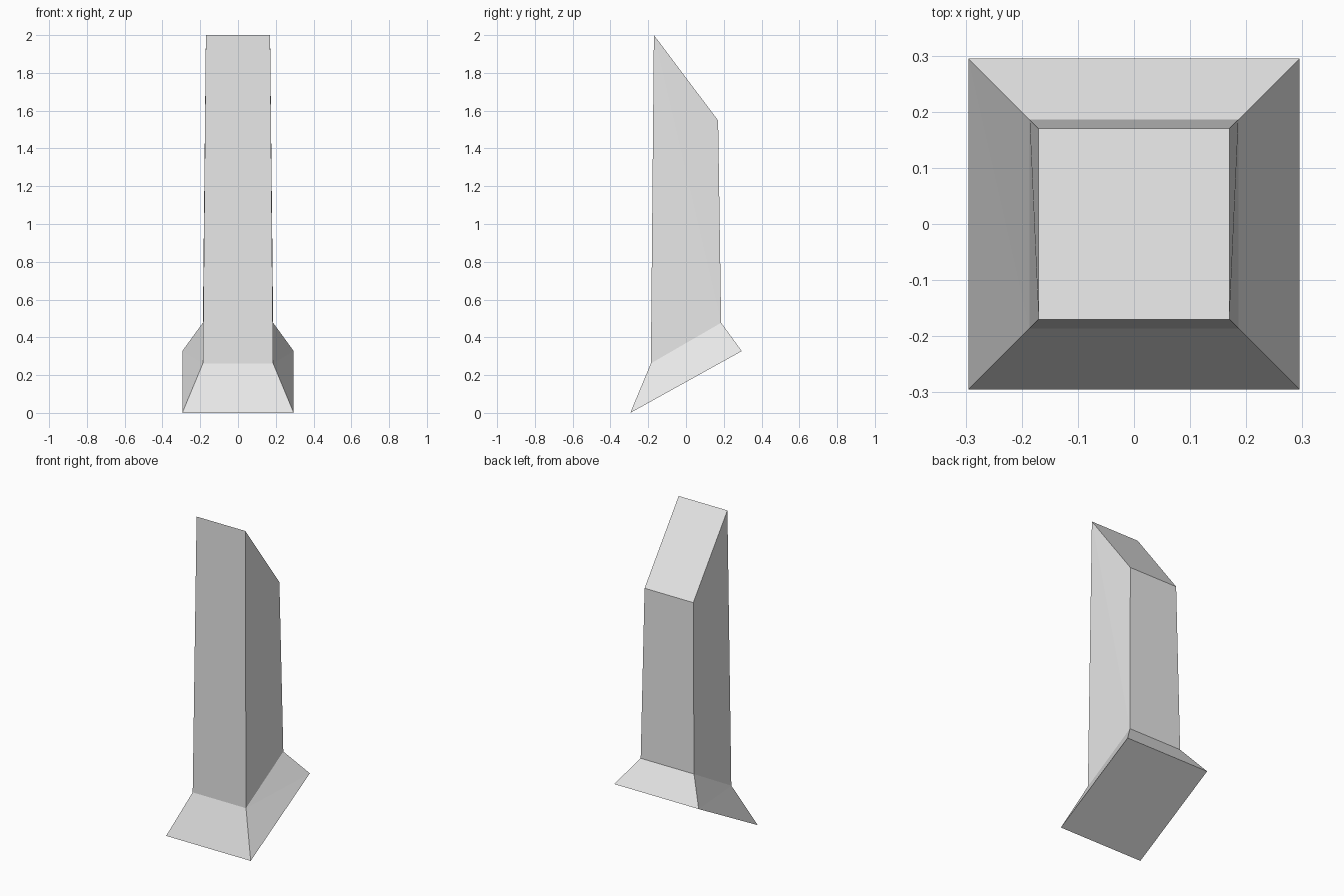
import bpy, bmesh

cube = bpy.data.objects.get("Cube")
if cube:
    bpy.data.objects.remove(cube, do_unlink=True)

# Single grey material
grey = bpy.data.materials.new("light grey")
grey.use_nodes = True
colour = (0.8, 0.8, 0.8, 1)
grey.diffuse_color = colour
grey.node_tree.nodes["Principled BSDF"].inputs["Base Color"].default_value = colour

bm = bmesh.new()


def ring(half, z_front, z_back):
    """Square loop tilted along y: front right, front left, back left, back right."""
    return [bm.verts.new(p) for p in (
        (-half, -half, z_front), (half, -half, z_front),
        (half, half, z_back), (-half, half, z_back))]


# Slanted foot, neck of the flare, and oppositely slanted top
foot = ring(0.295, 0, 0.327)
neck = ring(0.186, 0.262, 0.477)
top = ring(0.17, 2, 1.548)

# Flared base and tapered shaft
for low, high in ((foot, neck), (neck, top)):
    for a, b in ((0, 1), (2, 3)):
        bm.faces.new((low[a], low[b], high[b], high[a]))
    # Side walls twist slightly, so fold them from back bottom to front top
    for front, back in ((0, 3), (1, 2)):
        bm.faces.new((low[front], low[back], high[front]))
        bm.faces.new((low[back], high[back], high[front]))

# End caps
bm.faces.new(foot)
bm.faces.new(top)
bmesh.ops.recalc_face_normals(bm, faces=bm.faces)

mesh = bpy.data.meshes.new("slanted_pillar")
bm.to_mesh(mesh)
bm.free()
mesh.materials.append(grey)
pillar = bpy.data.objects.new("slanted_pillar", mesh)
bpy.context.collection.objects.link(pillar)
